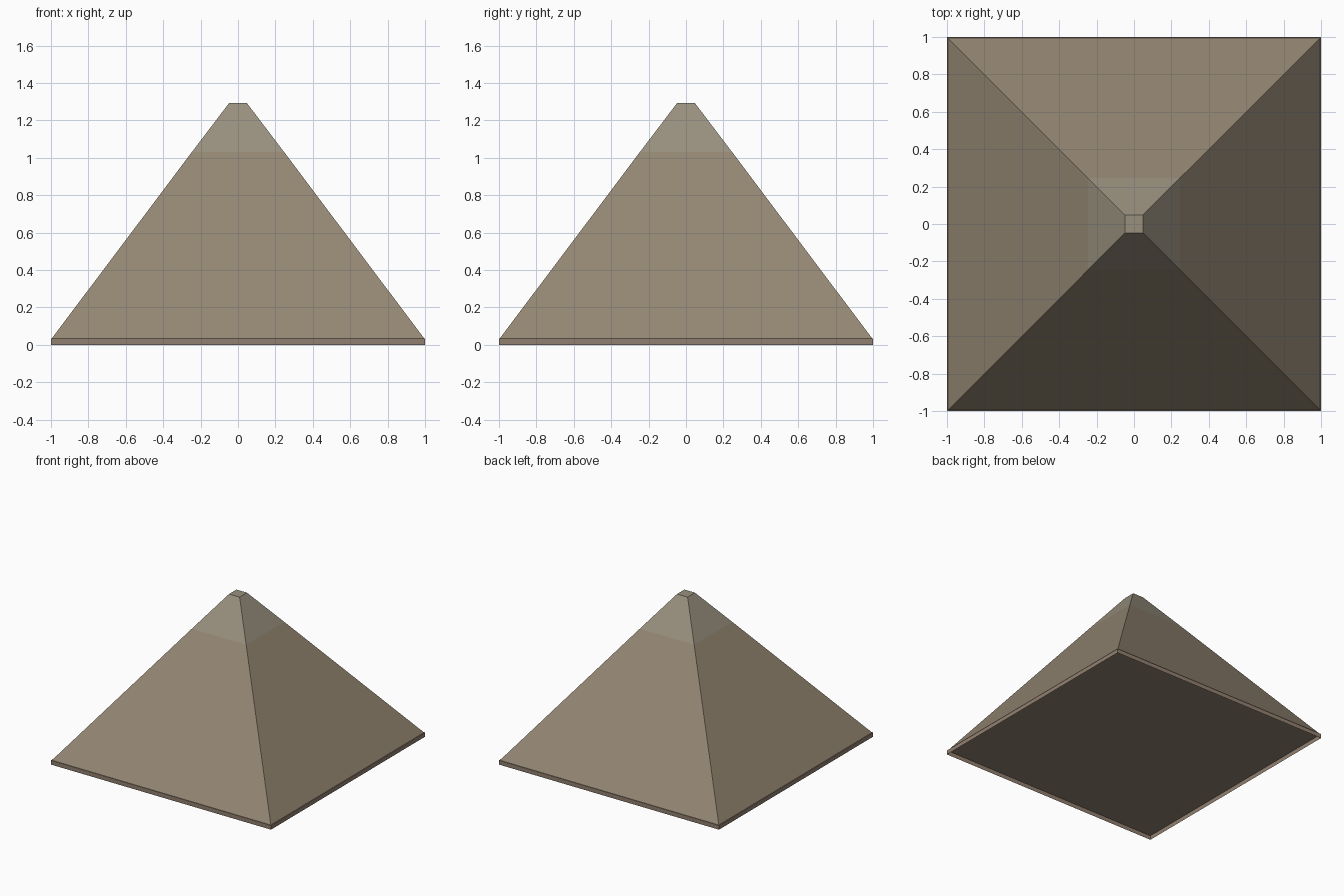
import bpy, bmesh

if "Cube" in bpy.data.objects:
    bpy.data.objects.remove(bpy.data.objects["Cube"])


def material(name, color):
    mat = bpy.data.materials.new(name)
    mat.diffuse_color = (*color, 1)
    mat.use_nodes = True
    mat.node_tree.nodes["Principled BSDF"].inputs["Base Color"].default_value = mat.diffuse_color
    return mat


def square_loft(name, rings, mats):
    """Stack square rings (half width, z), open below and capped on top."""
    bm = bmesh.new()
    loops = [[bm.verts.new((sx * h, sy * h, z))
              for sx, sy in ((-1, -1), (1, -1), (1, 1), (-1, 1))]
             for h, z in rings]
    for band, (lo, hi) in enumerate(zip(loops, loops[1:])):
        for i in range(4):
            j = (i + 1) % 4
            bm.faces.new((lo[i], lo[j], hi[j], hi[i])).material_index = band
    bm.faces.new(loops[-1]).material_index = len(mats) - 1
    mesh = bpy.data.meshes.new(name)
    bm.to_mesh(mesh)
    bm.free()
    for mat in mats:
        mesh.materials.append(mat)
    obj = bpy.data.objects.new(name, mesh)
    bpy.context.collection.objects.link(obj)
    return obj


stone = material("stone", (0.298, 0.242, 0.172))
tip = material("weathered_tip", (0.315, 0.278, 0.207))
dark = material("plinth_stone", (0.285, 0.215, 0.16))

# Thin square plinth, hollow underneath
square_loft("plinth", [(1.0, 0.0), (1.0, 0.035)], [dark])

# Sloped body with a paler tip and a small flat top
square_loft("pyramid", [(0.995, 0.035), (0.247, 1.03), (0.048, 1.292)], [stone, tip])
